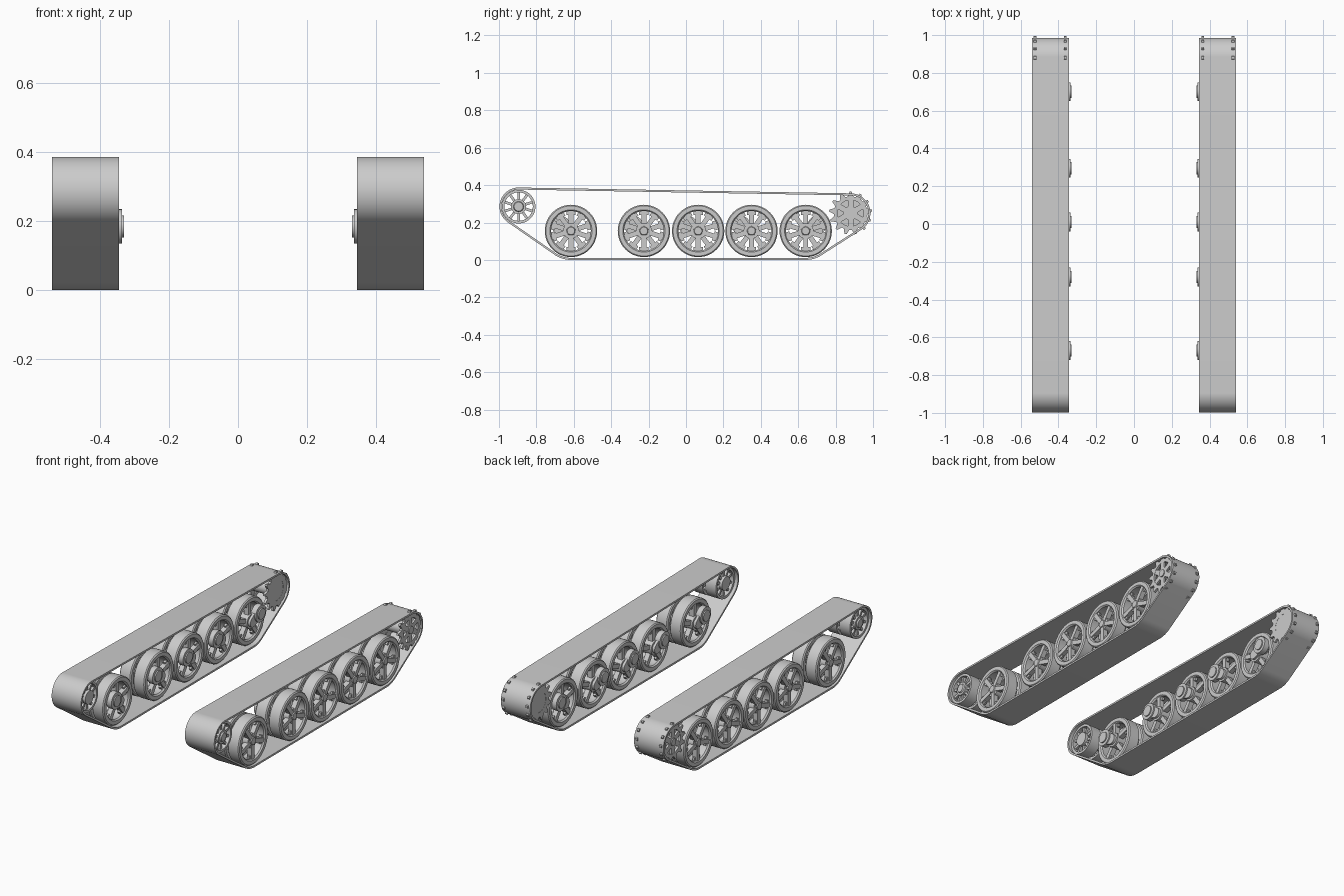
import bpy, bmesh, math
from mathutils import Vector, Matrix

cube = bpy.data.objects.get("Cube")
if cube:
    bpy.data.objects.remove(cube, do_unlink=True)

steel = bpy.data.materials.new("light_grey_steel")
steel.use_nodes = True
grey = (0.6, 0.6, 0.6, 1)
steel.diffuse_color = grey
steel.node_tree.nodes["Principled BSDF"].inputs["Base Color"].default_value = grey


def finish(bm, name, side):
    """Turn a bmesh built for the +x side into an object on the given side."""
    bmesh.ops.scale(bm, vec=(side, 1, 1), verts=bm.verts)
    bmesh.ops.recalc_face_normals(bm, faces=bm.faces)
    mesh = bpy.data.meshes.new(name)
    bm.to_mesh(mesh)
    bm.free()
    mesh.shade_smooth()
    mesh.set_sharp_from_angle(angle=math.radians(30))
    mesh.materials.append(steel)
    obj = bpy.data.objects.new(("left_" if side > 0 else "right_") + name, mesh)
    bpy.context.collection.objects.link(obj)


def lathe(bm, centre, profile, steps=48):
    """Spin a closed (x, radius) outline about the x axis through centre (y, z)."""
    rings = []
    for i in range(steps):
        a = math.tau * i / steps
        rings.append([bm.verts.new((x, centre[0] + r * math.cos(a), centre[1] + r * math.sin(a)))
                      for x, r in profile])
    n = len(profile)
    for i in range(steps):
        p, q = rings[i], rings[(i + 1) % steps]
        for j in range(n):
            k = (j + 1) % n
            bm.faces.new((p[j], p[k], q[k], q[j]))


def disc(bm, centre, x0, x1, r0, r1=None, steps=32):
    """Solid drum from x0 to x1, optionally tapered."""
    m = Matrix.Translation(((x0 + x1) / 2, centre[0], centre[1])) @ Matrix.Rotation(math.pi / 2, 4, 'Y')
    bmesh.ops.create_cone(bm, cap_ends=True, segments=steps, radius1=r0,
                          radius2=r0 if r1 is None else r1, depth=x1 - x0, matrix=m)


def spokes(bm, centre, count, x, r0, r1, width, depth, phase=0.0):
    for i in range(count):
        a = phase + math.tau * i / count
        m = (Matrix.Translation((x, centre[0], centre[1])) @ Matrix.Rotation(a, 4, 'X')
             @ Matrix.Translation((0, (r0 + r1) / 2, 0)) @ Matrix.Diagonal((depth, r1 - r0, width, 1)))
        bmesh.ops.create_cube(bm, size=1, matrix=m)


def wrap(circles, grow=0.0, steps=144):
    """Outline of a band stretched around (y, z, radius) circles."""
    pts = []
    for i in range(steps):
        a = math.tau * i / steps
        n = Vector((math.cos(a), math.sin(a)))
        y, z, r = max(circles, key=lambda c: c[0] * n.x + c[1] * n.y + c[2])
        pts.append((y + (r + grow) * n.x, z + (r + grow) * n.y))
    return pts


def bridge(bm, outer, inner, x0, x1):
    """Closed band of rectangular section between two matching outlines."""
    loops = [[bm.verts.new((x, y, z)) for y, z in pts]
             for x, pts in ((x0, outer), (x1, outer), (x1, inner), (x0, inner))]
    n = len(outer)
    for k in range(4):
        a, b = loops[k], loops[(k + 1) % 4]
        for i in range(n):
            j = (i + 1) % n
            bm.faces.new((a[i], a[j], b[j], b[i]))


def gear(bm, centre, x0, x1, root, tip, hole, teeth=13):
    outer, inner = [], []
    for t in range(teeth):
        for f, r in ((-0.36, root), (-0.1, tip), (0.1, tip), (0.36, root)):
            a = math.pi / 2 + math.tau * (t + f) / teeth
            outer.append((centre[0] + r * math.cos(a), centre[1] + r * math.sin(a)))
            inner.append((centre[0] + hole * math.cos(a), centre[1] + hole * math.sin(a)))
    bridge(bm, outer, inner, x0, x1)


IDLER = (-0.895, 0.285)
SPROCKET = (0.88, 0.25)
WHEEL_Y = (-0.615, -0.225, 0.065, 0.35, 0.64)
WHEEL_Z = 0.155
IN, OUT = 0.345, 0.54

for side in (1, -1):
    # Track band stretched around the end wheels
    bm = bmesh.new()
    path = [IDLER + (0.102,), (WHEEL_Y[0], WHEEL_Z, 0.155),
            (WHEEL_Y[-1], WHEEL_Z, 0.155), SPROCKET + (0.106,)]
    bridge(bm, wrap(path), wrap(path, -0.011), IN, OUT)
    finish(bm, "track_band", side)

    # Road wheels: paired tyres, staggered spokes and a central hub
    for n, y in enumerate(WHEEL_Y, 1):
        c = (y, WHEEL_Z)
        bm = bmesh.new()
        for x0, x1, face, phase in ((0.365, 0.442, 0.385, 0), (0.458, 0.535, 0.515, math.pi / 5)):
            lathe(bm, c, [(x0, 0.113), (x0, 0.134), (x0 + 0.006, 0.14), (x1 - 0.006, 0.14),
                          (x1, 0.134), (x1, 0.113), (x1 - 0.008, 0.106), (x0 + 0.008, 0.106)])
            spokes(bm, c, 5, face, 0.02, 0.109, 0.026, 0.03, phase + math.pi / 2)
            spokes(bm, c, 5, face, 0.085, 0.109, 0.05, 0.014, phase + math.pi / 2)
        disc(bm, c, 0.36, 0.525, 0.042)
        disc(bm, c, 0.525, 0.535, 0.026, 0.02)
        finish(bm, f"road_wheel_{n}", side)

        # Swing arm with its pivot on the inner face
        pivot = (y + (0.06 if n == len(WHEEL_Y) else -0.055), 0.185)
        bm = bmesh.new()
        arm = wrap([c + (0.03,), pivot + (0.04,)], steps=40)
        lower = [bm.verts.new((0.345, *p)) for p in arm]
        solid = bmesh.ops.extrude_face_region(bm, geom=[bm.faces.new(lower)])
        bmesh.ops.translate(bm, vec=(0.02, 0, 0),
                            verts=[v for v in solid["geom"] if isinstance(v, bmesh.types.BMVert)])
        disc(bm, pivot, 0.337, 0.37, 0.05)
        disc(bm, pivot, 0.33, 0.34, 0.032)
        finish(bm, f"swing_arm_{n}", side)

    # Front idler: two spoked rims on a common hub
    bm = bmesh.new()
    for x0, x1 in ((0.365, 0.435), (0.455, 0.525)):
        lathe(bm, IDLER, [(x0, 0.076), (x0, 0.09), (x1, 0.09), (x1, 0.076)])
        spokes(bm, IDLER, 10, (x0 + x1) / 2, 0.03, 0.08, 0.014, 0.05, math.pi / 2)
    disc(bm, IDLER, 0.36, 0.525, 0.04)
    disc(bm, IDLER, 0.52, 0.533, 0.03, 0.024)
    finish(bm, "front_idler", side)

    # Rear sprocket: open outer gear, solid inner gear
    bm = bmesh.new()
    gear(bm, SPROCKET, 0.517, 0.531, 0.09, 0.115, 0.07)
    spokes(bm, SPROCKET, 6, 0.524, 0.02, 0.074, 0.03, 0.012, math.pi / 6)
    gear(bm, SPROCKET, 0.357, 0.371, 0.09, 0.115, 0.06)
    disc(bm, SPROCKET, 0.358, 0.37, 0.065)
    disc(bm, SPROCKET, 0.365, 0.53, 0.038)
    disc(bm, SPROCKET, 0.525, 0.536, 0.022)
    finish(bm, "rear_sprocket", side)
